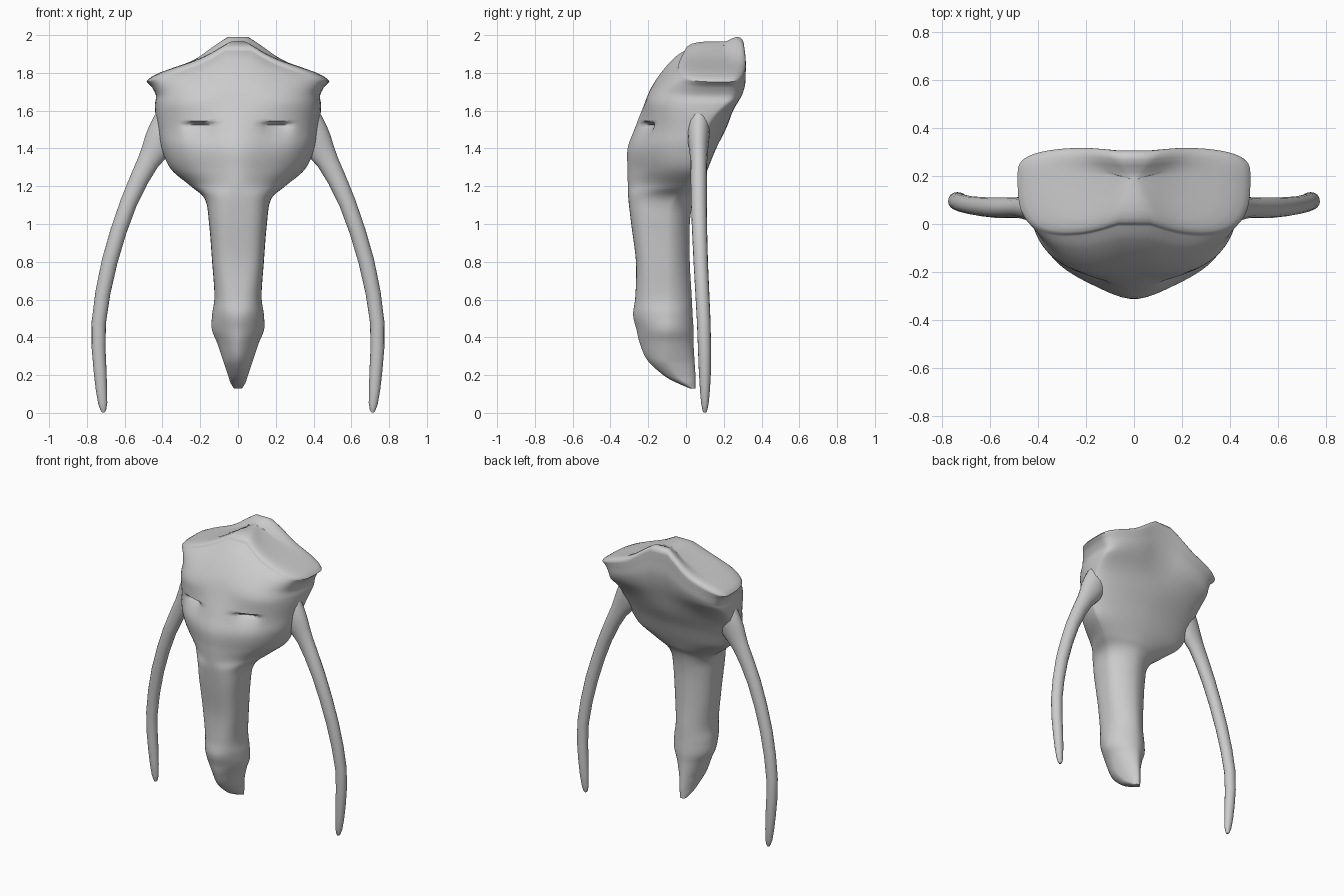
import bpy, bmesh, math
from mathutils import Vector

if "Cube" in bpy.data.objects:
    bpy.data.objects.remove(bpy.data.objects["Cube"])

SEG = 80


def loft(name, rings):
    """Skin a list of closed rings of points and cap both ends."""
    bm = bmesh.new()
    rows = [[bm.verts.new(p) for p in r] for r in rings]
    n = len(rows[0])
    for a, b in zip(rows, rows[1:]):
        for i in range(n):
            j = (i + 1) % n
            bm.faces.new((a[i], a[j], b[j], b[i]))
    bm.faces.new(rows[0][::-1])
    bm.faces.new(rows[-1])
    bmesh.ops.recalc_face_normals(bm, faces=bm.faces)
    me = bpy.data.meshes.new(name)
    bm.to_mesh(me)
    bm.free()
    ob = bpy.data.objects.new(name, me)
    bpy.context.collection.objects.link(ob)
    bpy.ops.object.select_all(action='DESELECT')
    ob.select_set(True)
    bpy.context.view_layer.objects.active = ob
    bpy.ops.object.shade_smooth_by_angle(angle=math.radians(60))
    return ob


def smooth(keys, sub):
    """Catmull-Rom interpolation through tuples."""
    out = []
    for i in range(len(keys) - 1):
        p0, p1 = keys[max(i - 1, 0)], keys[i]
        p2, p3 = keys[i + 1], keys[min(i + 2, len(keys) - 1)]
        for s in range(sub):
            t = s / sub
            out.append(tuple(
                b + 0.5 * t * (c - a + t * (2*a - 5*b + 4*c - d + t * (3*(b - c) + d - a)))
                for a, b, c, d in zip(p0, p1, p2, p3)))
    return out + [keys[-1]]


def step(a, b, x):
    t = min(1, max(0, (x - a) / (b - a)))
    return t * t * (3 - 2 * t)


def drop(x):
    """How far the crown falls away from its centre ridge."""
    return 0.05 * (1 - math.exp(-(x / 0.13) ** 2)) + 0.32 * (math.hypot(x, 0.04) - 0.04)


def section(z, w, yf, yb, ym, nf, nb, droop):
    pts = []
    nose = step(1.12, 1.3, z) * (1 - step(1.45, 1.7, z))
    for i in range(SEG):
        a = 2 * math.pi * (i + 0.5) / SEG
        c, s = math.cos(a), math.sin(a)
        n = nb if s > 0 else nf
        x = w * math.copysign(abs(c) ** (2 / n), c)
        k = abs(s) ** (2 / n)
        y = ym + (yb - ym) * k if s > 0 else ym - (ym - yf) * k
        zz = z - droop * drop(x)
        if s < 0:
            # full brow corners, and a nose ridge standing proud of the cheeks
            y -= 0.55 * droop * drop(x) * k
            y += 0.035 * nose * k * (1 - math.exp(-(x / 0.13) ** 2))
            # eye slit: sharp brow, hollow fading downward
            f = (1 - step(1.525, 1.545, zz)) * math.exp(-max(0, 1.53 - zz) / 0.04)
            y += 0.05 * f * math.exp(-((abs(x) - 0.205) / 0.07) ** 4)
        else:
            # shallow dip down the middle, raised back lip of the crown
            y -= 0.02 * droop * math.exp(-(x / 0.15) ** 2) * k
            zz += 0.035 * step(0.2, 0.29, y) * step(1.8, 1.95, z) * math.exp(-(x / 0.2) ** 4)
        pts.append((x, y, zz))
    return pts


# head and trunk: z, half width, front y, back y, front squareness
profile = [
    (0.13, 0.022, 0.02, 0.05, 2.0), (0.16, 0.04, -0.05, 0.05, 1.8),
    (0.20, 0.053, -0.12, 0.05, 1.7), (0.28, 0.08, -0.205, 0.045, 1.6),
    (0.37, 0.11, -0.245, 0.04, 1.6), (0.44, 0.138, -0.262, 0.04, 1.7),
    (0.52, 0.137, -0.28, 0.035, 2.0), (0.62, 0.125, -0.268, 0.03, 2.6),
    (0.80, 0.137, -0.265, 0.02, 3.2), (1.00, 0.153, -0.29, 0.02, 3.2),
    (1.13, 0.175, -0.305, 0.04, 2.8), (1.20, 0.25, -0.308, 0.075, 2.0),
    (1.29, 0.355, -0.31, 0.115, 2.0), (1.40, 0.405, -0.31, 0.16, 2.15),
    (1.50, 0.425, -0.275, 0.21, 2.3), (1.60, 0.437, -0.235, 0.25, 2.5),
    (1.72, 0.44, -0.185, 0.295, 2.7), (1.82, 0.435, -0.12, 0.318, 3.0),
    (1.90, 0.455, -0.05, 0.322, 3.2), (1.945, 0.485, 0.01, 0.322, 3.3),
]
rings = []
for z, w, yf, yb, nf in smooth(profile, 8):
    h = step(1.05, 1.3, z)
    ym = -0.10 + 0.13 * h + 0.17 * step(1.25, 1.85, z)
    ym = max(ym, yf + 0.4 * (yb - yf))
    nb = 1.8 + 1.5 * step(1.45, 1.85, z)
    rings.append(section(z, w, yf, yb, ym, nf, nb, step(1.5, 1.95, z)))
# crown closing over the top
for k, z in ((0.98, 1.956), (0.94, 1.964), (0.85, 1.972), (0.7, 1.975),
             (0.5, 1.973), (0.3, 1.968), (0.15, 1.966), (0.04, 1.966)):
    rings.append(section(z, 0.485 * k, 0.2 - 0.19 * k, 0.2 + 0.122 * k, 0.2, 3.3, 3.3, 1))
loft("head_and_trunk", rings)

# tusks: x, y, z, radius across, depth
path = [
    (0.35, 0.07, 1.60, 0.07, 0.05), (0.375, 0.068, 1.52, 0.085, 0.06),
    (0.415, 0.066, 1.43, 0.085, 0.055), (0.475, 0.068, 1.33, 0.058, 0.044),
    (0.58, 0.068, 1.11, 0.045, 0.042), (0.68, 0.078, 0.80, 0.042, 0.038),
    (0.737, 0.094, 0.48, 0.038, 0.036), (0.73, 0.10, 0.22, 0.034, 0.032),
    (0.716, 0.10, 0.05, 0.024, 0.02), (0.712, 0.10, 0.003, 0.008, 0.008),
]
for side, label in ((1, "right"), (-1, "left")):
    pts = smooth(path, 2)
    tusk = []
    for i, (x, y, z, rx, ry) in enumerate(pts):
        a, b = pts[max(i - 1, 0)], pts[min(i + 1, len(pts) - 1)]
        t = (Vector(b[:3]) - Vector(a[:3])).normalized()
        u = t.cross(Vector((0, 1, 0))).normalized()
        v = t.cross(u)
        ring = []
        for j in range(16):
            q = 2 * math.pi * j / 16
            p = Vector((x, y, z)) + u * rx * math.cos(q) + v * ry * math.sin(q)
            ring.append((side * p.x, p.y, p.z))
        tusk.append(ring)
    loft(label + "_tusk", tusk)
